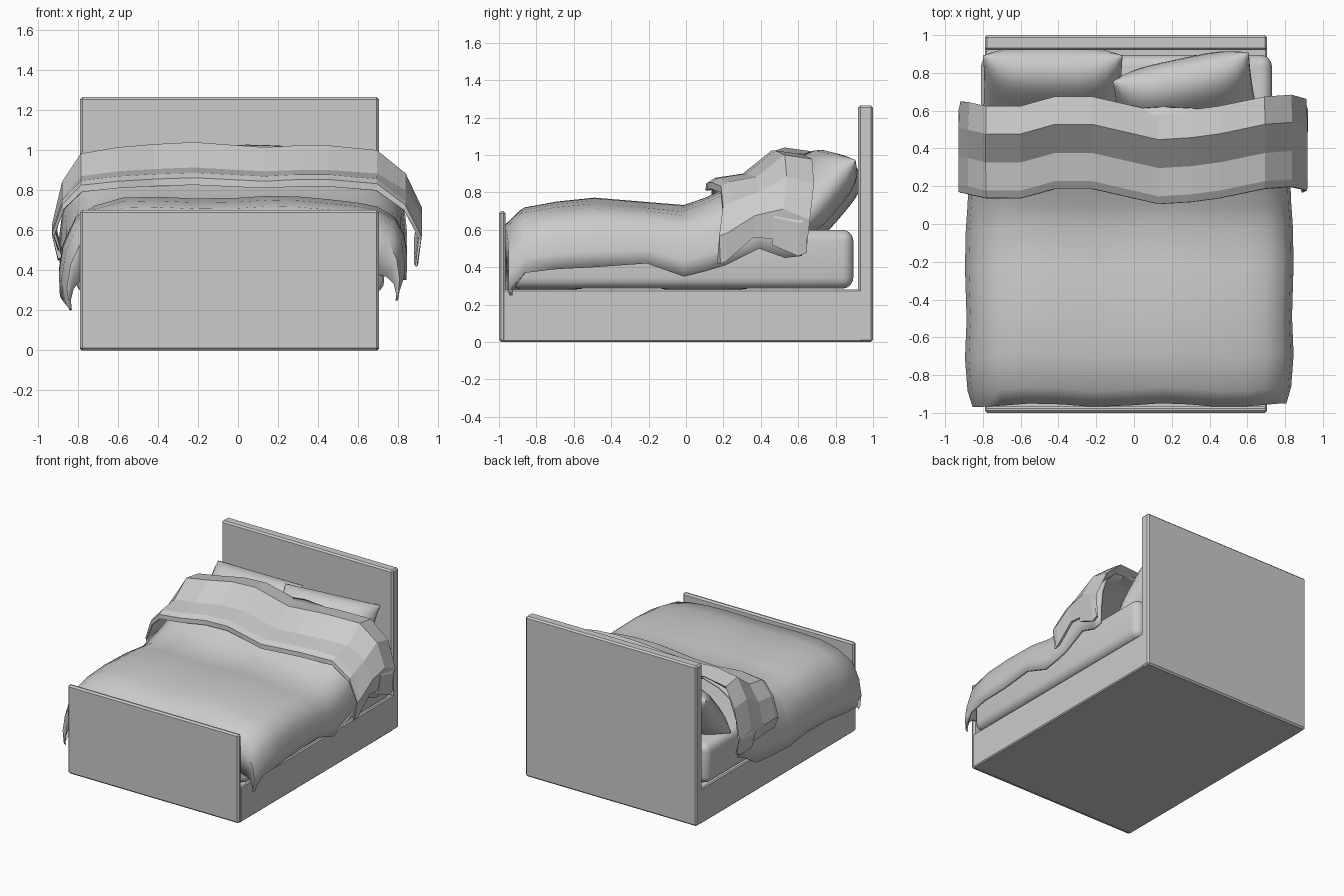
import bpy, bmesh, math
from mathutils import Matrix, Vector

if "Cube" in bpy.data.objects:
    bpy.data.objects.remove(bpy.data.objects["Cube"])


def finish(name, bm, angle=None):
    me = bpy.data.meshes.new(name)
    bm.to_mesh(me)
    bm.free()
    ob = bpy.data.objects.new(name, me)
    bpy.context.collection.objects.link(ob)
    if angle:
        bpy.ops.object.select_all(action='DESELECT')
        ob.select_set(True)
        bpy.context.view_layer.objects.active = ob
        bpy.ops.object.shade_smooth_by_angle(angle=math.radians(angle))
    return ob


def box(name, lo, hi, bevel, segs=1, angle=None):
    bm = bmesh.new()
    bmesh.ops.create_cube(bm, size=1)
    for v in bm.verts:
        v.co = [(a + b) / 2 + c * (b - a) for a, b, c in zip(lo, hi, v.co)]
    bmesh.ops.bevel(bm, geom=bm.edges[:], offset=bevel, segments=segs,
                    profile=0.5, affect='EDGES')
    return finish(name, bm, angle)


def sheet(name, rows, thickness, angle=None):
    """Skin a grid of points and give it cloth thickness."""
    bm = bmesh.new()
    g = [[bm.verts.new(p) for p in r] for r in rows]
    for a, b in zip(g, g[1:]):
        for j in range(len(a) - 1):
            bm.faces.new((a[j], a[j + 1], b[j + 1], b[j]))
    ob = finish(name, bm, angle)
    mod = ob.modifiers.new("thickness", 'SOLIDIFY')
    mod.thickness = thickness
    mod.offset = 0
    return ob


def pillow(name, w, h, t, loc, tilt, turn, roll):
    n = 14
    bm = bmesh.new()
    m = (Matrix.Translation(loc) @ Matrix.Rotation(math.radians(turn), 4, 'Z')
         @ Matrix.Rotation(math.radians(roll), 4, 'Y')
         @ Matrix.Rotation(math.radians(tilt), 4, 'X'))
    for side in (1, -1):
        g = []
        for i in range(n + 1):
            u = math.sin(math.pi / 2 * (2 * i / n - 1))
            row = []
            for j in range(n + 1):
                v = math.sin(math.pi / 2 * (2 * j / n - 1))
                puff = max(0, (1 - u ** 4) * (1 - v ** 4)) ** 0.6
                x = u * (1 - 0.02 * (1 - v * v)) * w / 2
                y = v * h / 2
                row.append(bm.verts.new(m @ Vector((x, y, side * puff * t / 2))))
            g.append(row)
        for i in range(n):
            for j in range(n):
                f = [g[i][j], g[i + 1][j], g[i + 1][j + 1], g[i][j + 1]]
                bm.faces.new(f[::side])
    bmesh.ops.remove_doubles(bm, verts=bm.verts[:], dist=0.0005)
    return finish(name, bm, 60)


# Bed frame
box("base", (-0.79, -0.98, 0), (0.705, 0.94, 0.28), 0.008)
box("headboard", (-0.79, 0.92, 0), (0.705, 1.0, 1.265), 0.012)
box("footboard", (-0.79, -1.0, 0), (0.705, -0.965, 0.70), 0.012)

# Mattress
box("mattress", (-0.81, -0.95, 0.285), (0.73, 0.895, 0.60), 0.06, 4, 40)

# Pillows leaning on the headboard
pillow("left_pillow", 0.74, 0.49, 0.27, (-0.43, 0.735, 0.77), 50, 0, 0)
pillow("right_pillow", 0.74, 0.49, 0.27, (0.27, 0.675, 0.805), 50, 12, 3)

# Blanket: cross-section as x and share of side drop
section = [(-0.88, 1), (-0.885, 0.75), (-0.865, 0.45), (-0.81, 0.17), (-0.72, 0.05),
           (-0.58, -0.04), (-0.40, -0.05), (-0.22, -0.03), (0.0, -0.05), (0.15, -0.08),
           (0.30, -0.07), (0.45, -0.03), (0.60, 0.02), (0.70, 0.08), (0.78, 0.22),
           (0.82, 0.45), (0.835, 0.75), (0.835, 1)]
# Rows along the bed: y, top z, left hem z, right hem z, width scale
lengthwise = [(-0.945, 0.40, 0.20, 0.25, 0.95), (-0.95, 0.61, 0.21, 0.27, 0.96),
              (-0.87, 0.685, 0.25, 0.37, 0.985), (-0.70, 0.715, 0.27, 0.39, 1.0),
              (-0.50, 0.735, 0.29, 0.40, 0.99), (-0.22, 0.715, 0.30, 0.42, 1.0),
              (-0.02, 0.695, 0.27, 0.35, 0.995), (0.10, 0.735, 0.27, 0.38, 0.985),
              (0.20, 0.78, 0.27, 0.41, 0.98), (0.38, 0.87, 0.29, 0.50, 0.98),
              (0.52, 0.945, 0.38, 0.45, 0.99), (0.61, 0.96, 0.42, 0.46, 1.0)]
sheet("blanket", [[(x * k, y + 0.01 * math.sin(9 * x), z - d * (z - (hl if x < 0 else hr)))
                   for x, d in section]
                  for y, z, hl, hr, k in lengthwise], 0.02, 50)

# Folded-back cover: x, wave in y, share of side drop
fold_section = [(-0.89, 0.01, 1), (-0.92, 0.01, 0.75), (-0.87, 0.0, 0.33),
                (-0.78, -0.02, 0.06), (-0.60, -0.02, 0), (-0.42, 0.03, -0.03),
                (-0.22, 0.03, -0.05), (0.13, -0.05, 0), (0.30, -0.04, -0.02),
                (0.45, -0.02, -0.02), (0.69, 0.03, 0.03), (0.83, 0.04, 0.28),
                (0.91, 0.02, 0.65), (0.89, 0.01, 1)]
# Rows: y, top z, left hem z, right hem z
fold_rows = [(0.45, 0.93, 0.46, 0.52), (0.59, 0.955, 0.45, 0.46), (0.635, 0.99, 0.47, 0.48),
             (0.50, 1.005, 0.50, 0.55), (0.35, 0.885, 0.50, 0.56), (0.20, 0.86, 0.51, 0.43),
             (0.165, 0.84, 0.50, 0.42), (0.165, 0.81, 0.49, 0.42)]
sheet("folded_cover", [[(x, y + s, z - d * (z - (hl if x < 0 else hr)))
                        for x, s, d in fold_section]
                       for y, z, hl, hr in fold_rows], 0.02)
